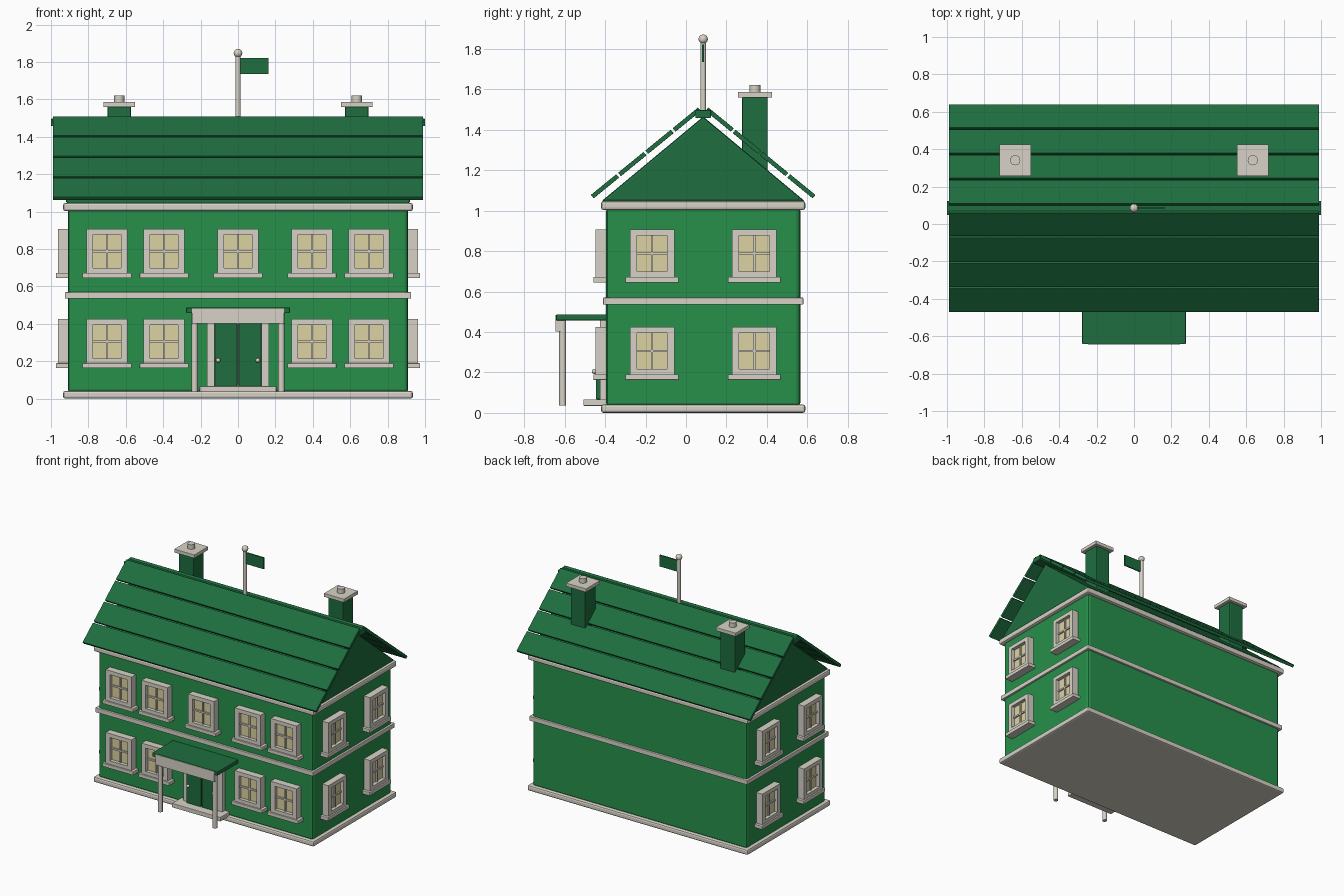
import bpy, bmesh, math
from mathutils import Matrix, Vector

if "Cube" in bpy.data.objects:
    bpy.data.objects.remove(bpy.data.objects["Cube"])

def mat(name, r, g, b):
    m = bpy.data.materials.new(name)
    m.diffuse_color = (r, g, b, 1)
    m.use_nodes = True
    m.node_tree.nodes["Principled BSDF"].inputs["Base Color"].default_value = m.diffuse_color
    return m

WALL = mat("wall_green", .02, .28, .07)
DARK = mat("roof_green", .013, .155, .05)
TRIM = mat("trim", .68, .65, .57)
GLASS = mat("glass", .72, .65, .36)
CY = 0.085  # centre line of the house in y

def finish(bm, name, m, bevel=0, M=None, seg=2):
    me = bpy.data.meshes.new(name)
    bmesh.ops.recalc_face_normals(bm, faces=bm.faces)
    if M is not None:
        bm.transform(M)
    bm.to_mesh(me)
    bm.free()
    ob = bpy.data.objects.new(name, me)
    bpy.context.collection.objects.link(ob)
    me.materials.append(m)
    if bevel:
        b = ob.modifiers.new("bevel", 'BEVEL')
        b.width, b.segments = bevel, seg
    return ob

def add_box(bm, x0, x1, y0, y1, z0, z1):
    g = bmesh.ops.create_cube(bm, size=1)
    c = Vector(((x0 + x1) / 2, (y0 + y1) / 2, (z0 + z1) / 2))
    S = Matrix.Diagonal((x1 - x0, y1 - y0, z1 - z0, 1))
    bmesh.ops.transform(bm, matrix=Matrix.Translation(c) @ S, verts=g['verts'])

def boxes(name, m, dims, bevel=0, M=None):
    bm = bmesh.new()
    for d in dims:
        add_box(bm, *d)
    return finish(bm, name, m, bevel, M)

def smooth(ob):
    bpy.ops.object.select_all(action='DESELECT')
    ob.select_set(True)
    bpy.context.view_layer.objects.active = ob
    bpy.ops.object.shade_smooth_by_angle()

def rod(name, m, x, y, z0, z1, r):
    bm = bmesh.new()
    bmesh.ops.create_cone(bm, cap_ends=True, segments=20, radius1=r, radius2=r, depth=z1 - z0,
                          matrix=Matrix.Translation((x, y, (z0 + z1) / 2)))
    smooth(finish(bm, name, m))

def ball(name, m, x, y, z, r):
    bm = bmesh.new()
    bmesh.ops.create_uvsphere(bm, u_segments=20, v_segments=12, radius=r,
                              matrix=Matrix.Translation((x, y, z)))
    smooth(finish(bm, name, m))

# walls and horizontal trim
boxes("walls", WALL, [(-.91, .91, CY - .48, CY + .48, .03, 1.02)], .02)
boxes("plinth", TRIM, [(-.935, .935, CY - .505, CY + .505, 0, .042)], .012)
boxes("floor_band", TRIM, [(-.925, .925, CY - .495, CY + .495, .535, .57)], .004)
boxes("cornice", TRIM, [(-.935, .935, CY - .505, CY + .505, 1.003, 1.047)], .012)

# windows: built around the origin facing -y, wall plane at y = 0
def window(M):
    boxes("window_frame", TRIM, [(-.11, -.075, -.052, .01, .025, .262),
                                 (.075, .11, -.052, .01, .025, .262),
                                 (-.075, .075, -.052, .01, .232, .262),
                                 (-.075, .075, -.052, .01, .025, .053)], 0, M)
    boxes("window_sill", TRIM, [(-.131, .131, -.063, .01, 0, .027)], .003, M)
    boxes("window_glass", GLASS, [(-.076, .076, -.025, .01, .052, .233)], 0, M)
    boxes("window_bars", TRIM, [(-.006, .006, -.035, -.02, .052, .233),
                                (-.076, .076, -.035, -.02, .137, .149)], 0, M)

for z in (.163, .645):
    for x in (-.7, -.395, 0, .395, .7):
        if x or z > .5:
            window(Matrix.Translation((x, CY - .48, z)))
    for s in (-1, 1):
        for y in (-.168, .338):
            window(Matrix.Translation((s * .91, y, z)) @ Matrix.Rotation(s * math.pi / 2, 4, 'Z'))

# gable prism under the roof
bm = bmesh.new()
vs = [bm.verts.new((-.92, CY + y, z)) for y, z in ((-.505, 1.045), (.505, 1.045), (0, 1.465))]
f = bm.faces.new(vs)
ext = bmesh.ops.extrude_face_region(bm, geom=[f])
bmesh.ops.translate(bm, vec=(1.84, 0, 0), verts=[v for v in ext['geom'] if isinstance(v, bmesh.types.BMVert)])
finish(bm, "gable", DARK, .012)

# roof boards on both slopes and the ridge cap
ang = math.radians(39.2)
for s in (-1, 1):
    for i in range(4):
        d = .083 + i * .174
        M = (Matrix.Translation((0, CY + s * (.55 - d * math.cos(ang)), 1.068 + d * math.sin(ang)))
             @ Matrix.Rotation(-s * ang, 4, 'X'))
        boxes("roof_board", DARK, [(-.99, .99, -.081, .081, -.011, .011)], .002, M)
boxes("ridge_cap", DARK, [(-1, 1, CY - .038, CY + .038, 1.458, 1.497)], .003)

# chimneys
for x in (-.635, .635):
    boxes("chimney", DARK, [(x - .063, x + .063, .278, .404, 1.15, 1.562)], .006)
    boxes("chimney_cap", TRIM, [(x - .085, x + .085, .256, .426, 1.56, 1.587)], .002)
    rod("chimney_pot", TRIM, x, .341, 1.58, 1.622, .027)

# flagpole
rod("flagpole", TRIM, 0, CY, 1.48, 1.84, .014)
ball("flagpole_ball", TRIM, 0, CY, 1.848, .023)
boxes("flag", DARK, [(.012, .162, CY - .005, CY + .005, 1.735, 1.822)])

# entrance porch
boxes("porch_roof", DARK, [(-.277, .277, -.642, -.385, .457, .487)], .004)
boxes("porch_beam", TRIM, [(-.247, .247, -.645, -.618, .402, .483)])
boxes("door_step", TRIM, [(-.205, .205, -.507, -.39, .035, .067)], .003)
boxes("door_surround", TRIM, [(-.165, .165, -.425, -.39, .06, .457)])
for s in (-1, 1):
    rod("porch_column", TRIM, s * .232, -.61, .037, .46, .017)
    a, b = sorted((s * .004, s * .125))
    boxes("door_leaf", DARK, [(a, b, -.445, -.41, .067, .403)], .003)
    ball("door_knob", TRIM, s * .106, -.454, .205, .012)
